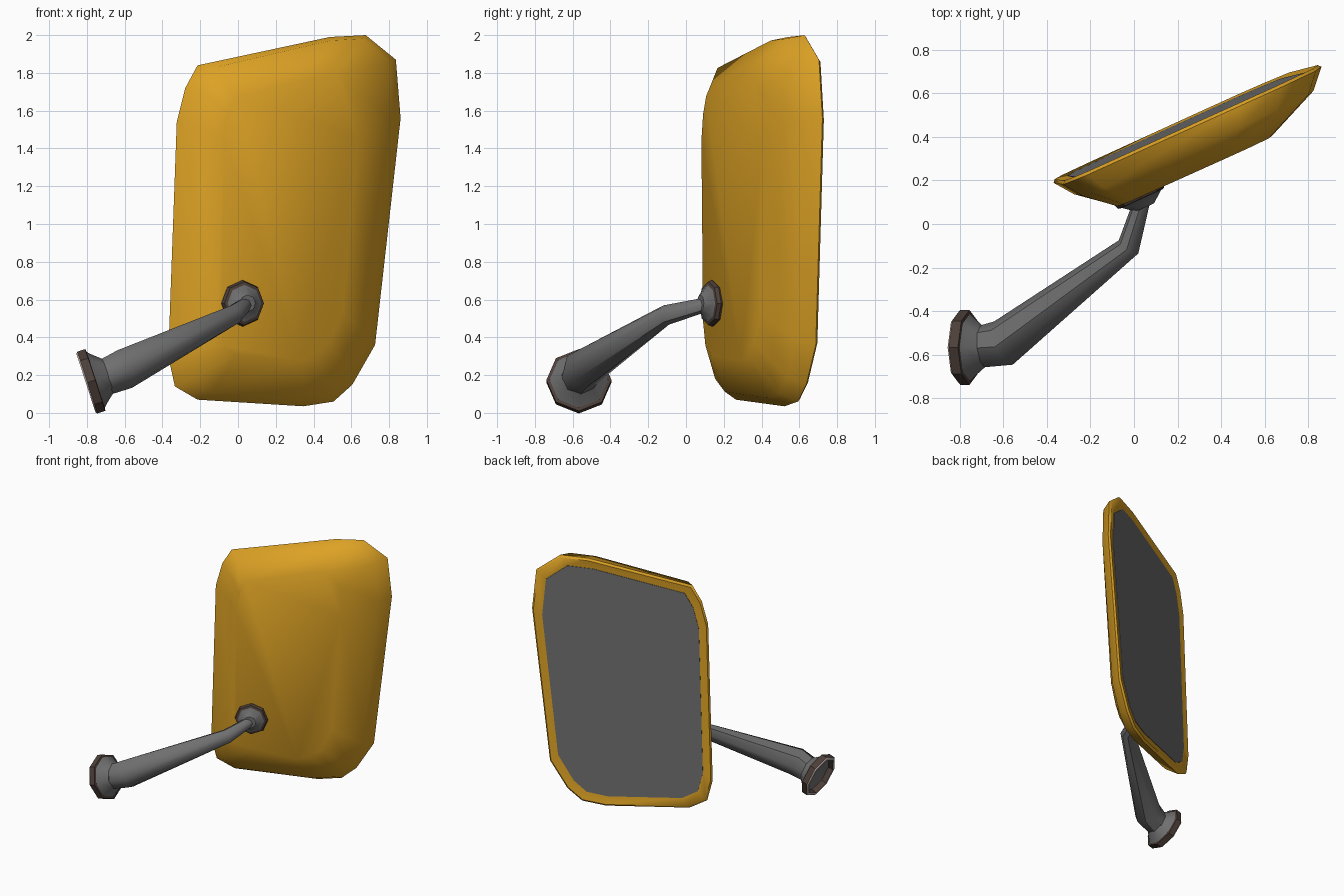
import bpy, bmesh, math
from mathutils import Vector

if "Cube" in bpy.data.objects:
    bpy.data.objects.remove(bpy.data.objects["Cube"])


def material(name, rgb):
    m = bpy.data.materials.new(name)
    m.diffuse_color = (*rgb, 1)
    m.use_nodes = True
    m.node_tree.nodes["Principled BSDF"].inputs["Base Color"].default_value = m.diffuse_color
    return m


YELLOW = material("yellow paint", (0.72, 0.36, 0.018))
GREY = material("grey metal", (0.16, 0.16, 0.16))
BROWN = material("dark brown rubber", (0.075, 0.05, 0.042))
PALE = material("pale edge", (0.75, 0.62, 0.58))


def loft(name, rings, mats, bands=None, caps=(0, 0), angle=45):
    """Skin a stack of equal-length rings; bands gives the material per strip."""
    bm = bmesh.new()
    vs = [[bm.verts.new(p) for p in r] for r in rings]
    n = len(rings[0])
    for k in range(len(vs) - 1):
        for i in range(n):
            j = (i + 1) % n
            f = bm.faces.new((vs[k][i], vs[k][j], vs[k + 1][j], vs[k + 1][i]))
            f.material_index = bands[k] if bands else 0
    for ring, idx in ((vs[0], caps[0]), (vs[-1], caps[1])):
        if idx is not None:
            bm.faces.new(ring).material_index = idx
    bmesh.ops.recalc_face_normals(bm, faces=bm.faces)
    me = bpy.data.meshes.new(name)
    bm.to_mesh(me)
    bm.free()
    for m in mats:
        me.materials.append(m)
    ob = bpy.data.objects.new(name, me)
    bpy.context.collection.objects.link(ob)
    bpy.context.view_layer.objects.active = ob
    ob.select_set(True)
    bpy.ops.object.shade_smooth_by_angle(angle=math.radians(angle))
    ob.select_set(False)
    return ob


def circle(c, axis, r, n=8, turn=0.0):
    axis = Vector(axis).normalized()
    side = axis.cross(Vector((0, 0, 1))).normalized()
    up = side.cross(axis)
    return [Vector(c) + r * (side * math.cos(a) + up * math.sin(a))
            for a in (turn + 2 * math.pi * i / n for i in range(n))]


# Mirror frame: u runs along the glass, d is depth toward the front of the housing
def on_mirror(u, z, d):
    return Vector((-0.37 + 0.91 * u + 0.415 * d,
                   0.195 + 0.415 * u - 0.91 * d - 0.022 * (z - 0.7), z))


# Rim outline in the front view (x, z)
outline = [(-.375, .30), (-.34, .14), (-.22, .07), (.34, .035), (.50, .06),
           (.60, .15), (.72, .36), (.855, 1.56), (.83, 1.87), (.67, 2.0),
           (.48, 1.99), (-.22, 1.84), (-.285, 1.72), (-.33, 1.54)]


def rim(u0, us, z0, zs, d):
    return [on_mirror(u0 + us * (x + .37) / .91, z0 + zs * z, d) for x, z in outline]


# Housing shell: inner lip, rim, shoulder, front panel
glass_ring = (.072, .89, .08, .92)
loft("mirror_housing",
     [rim(*glass_ring, .012), rim(.012, .982, .015, .985, 0), rim(0, 1, 0, 1, .014),
      rim(.064, .893, .045, .968, .10), rim(.20, .60, .25, .775, .21)],
     [YELLOW], angle=50)

# Glass plate on the back
loft("mirror_glass", [rim(*glass_ring, .014), rim(*glass_ring, .008)], [GREY], angle=20)

# Round mount between housing and arm
n = Vector((.415, -.91, 0))
c = on_mirror(.333, .58, .21)
mount = [(-.015, .115), (.01, .123), (.03, .115), (.034, .098), (.075, .045)]
loft("mirror_mount", [circle(c + n * t, n, r) for t, r in mount],
     [GREY, BROWN], [1, 1, 1, 0], caps=(1, 0), angle=35)

# Bent tapering arm
path = [((-.71, -.565, .185), .095), ((-.60, -.547, .232), .108),
        ((-.025, -.105, .518), .054), ((.035, .10, .572), .038)]
pts = [Vector(p) for p, _ in path]
dirs = [(b - a).normalized() for a, b in zip(pts, pts[1:])]
axes = [dirs[0]] + [a + b for a, b in zip(dirs, dirs[1:])] + [dirs[-1]]
loft("arm", [circle(p, ax, r) for (p, r), ax in zip(path, axes)], [GREY], angle=45)

# Hollow base flange: neck, cone, rubber band, pale edge, open inside
axis = Vector((.95, 0, .31)).normalized()
c = Vector((-.805, -.567, .158))
flange = [(.125, .092), (.075, .135), (.055, .155), (.052, .172), (.008, .172),
          (0, .164), (0, .148), (.04, .142), (.06, .10)]
loft("base_flange", [circle(c + axis * t, axis, r) for t, r in flange],
     [GREY, BROWN, PALE], [0, 0, 1, 1, 2, 2, 1, 0], angle=35)
